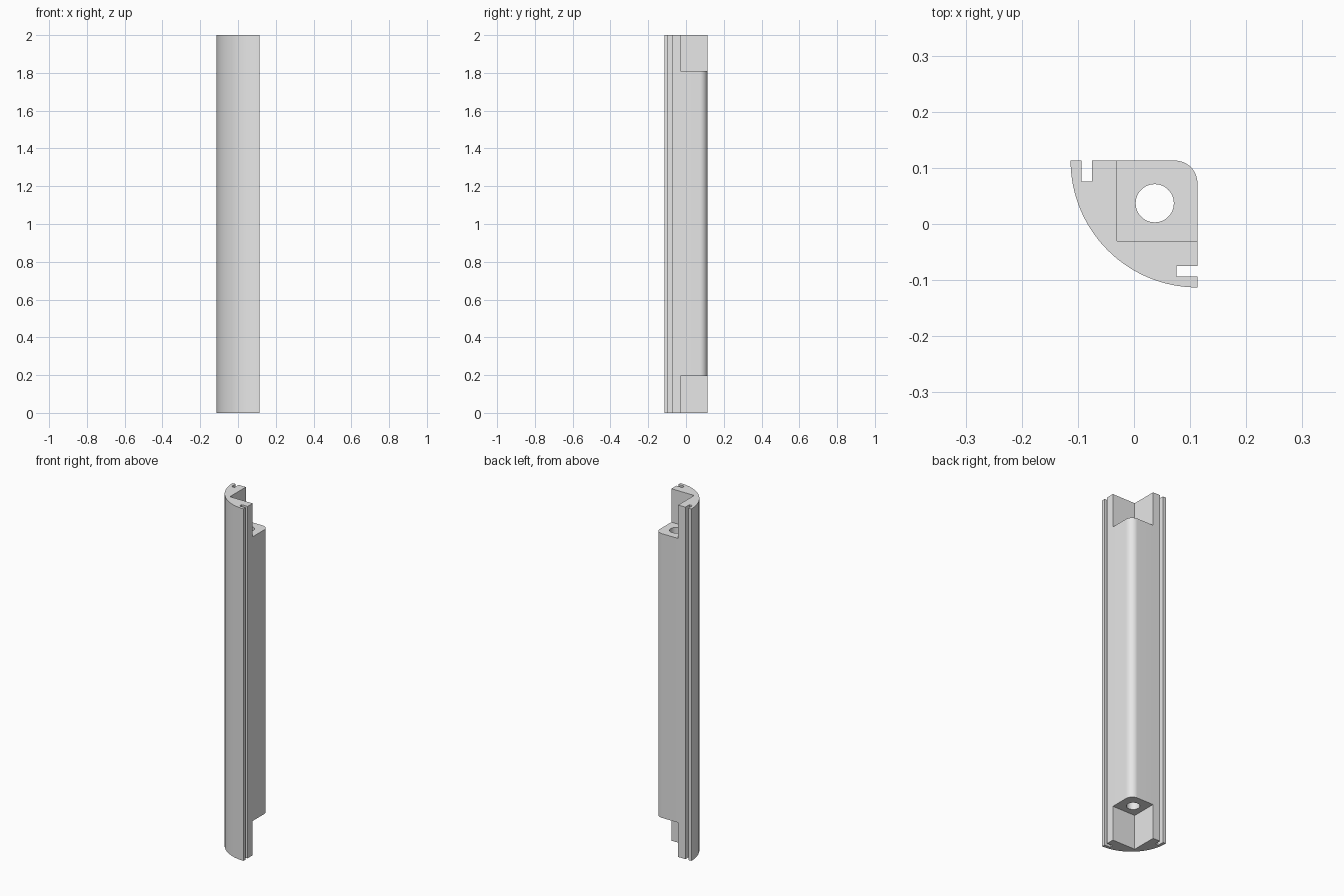
import bpy
import bmesh
from math import sin, cos, pi, radians
from mathutils import Matrix

if "Cube" in bpy.data.objects:
    bpy.data.objects.remove(bpy.data.objects["Cube"], do_unlink=True)

HALF = 0.113            # half width of the square footprint
HEIGHT = 2.0
STEP = -0.03            # inner corner of the end notches
LOW, HIGH = 0.195, 1.81   # ends of the thick middle part
HOLE, HOLE_R = 0.037, 0.034
ROUND = 0.04

grey = bpy.data.materials.new("light_grey")
grey.use_nodes = True
colour = (0.8, 0.8, 0.8, 1)
grey.diffuse_color = colour
grey.node_tree.nodes["Principled BSDF"].inputs["Base Color"].default_value = colour


def arc(cx, cy, r, start, end, steps):
    angles = [radians(start + (end - start) * i / steps) for i in range(steps + 1)]
    return [(cx + r * cos(a), cy + r * sin(a)) for a in angles]


def prism(name, outline, z0, z1):
    """Extrude a closed outline from z0 to z1."""
    bm = bmesh.new()
    face = bm.faces.new([bm.verts.new((x, y, z0)) for x, y in outline])
    top = bmesh.ops.extrude_face_region(bm, geom=[face])["geom"]
    verts = [v for v in top if isinstance(v, bmesh.types.BMVert)]
    bmesh.ops.translate(bm, verts=verts, vec=(0, 0, z1 - z0))
    bmesh.ops.recalc_face_normals(bm, faces=bm.faces)
    mesh = bpy.data.meshes.new(name)
    bm.to_mesh(mesh)
    bm.free()
    mesh.materials.append(grey)
    obj = bpy.data.objects.new(name, mesh)
    bpy.context.collection.objects.link(obj)
    return obj


# Quarter-round section with a panel groove in each straight side
groove = [(HALF, -0.094), (0.076, -0.094), (0.076, -0.075), (HALF, -0.075)]
outline = arc(HALF, HALF, 2 * HALF, 180, 270, 64)
outline += groove
outline += arc(HALF - ROUND, HALF - ROUND, ROUND, 0, 90, 16)
outline += [(y, x) for x, y in reversed(groove)]
post = prism("corner_post", outline, 0, HEIGHT)

# End notches and the long bore
far = HALF + 0.05
square = [(STEP, STEP), (far, STEP), (far, far), (STEP, far)]
cutters = [
    prism("bottom_notch_cutter", square, -0.1, LOW),
    prism("top_notch_cutter", square, HIGH, HEIGHT + 0.1),
    prism("bore_cutter", arc(HOLE, HOLE, HOLE_R, 0, 360, 48)[:-1], 0.1, HEIGHT - 0.1),
]

bpy.ops.object.select_all(action="DESELECT")
bpy.context.view_layer.objects.active = post
post.select_set(True)
for cutter in cutters:
    cutter.hide_render = True
    mod = post.modifiers.new(cutter.name, "BOOLEAN")
    mod.operation = "DIFFERENCE"
    mod.solver = "EXACT"
    mod.object = cutter
    bpy.ops.object.modifier_apply(modifier=mod.name)
    bpy.data.objects.remove(cutter, do_unlink=True)

bpy.ops.object.shade_smooth_by_angle(angle=radians(30))
